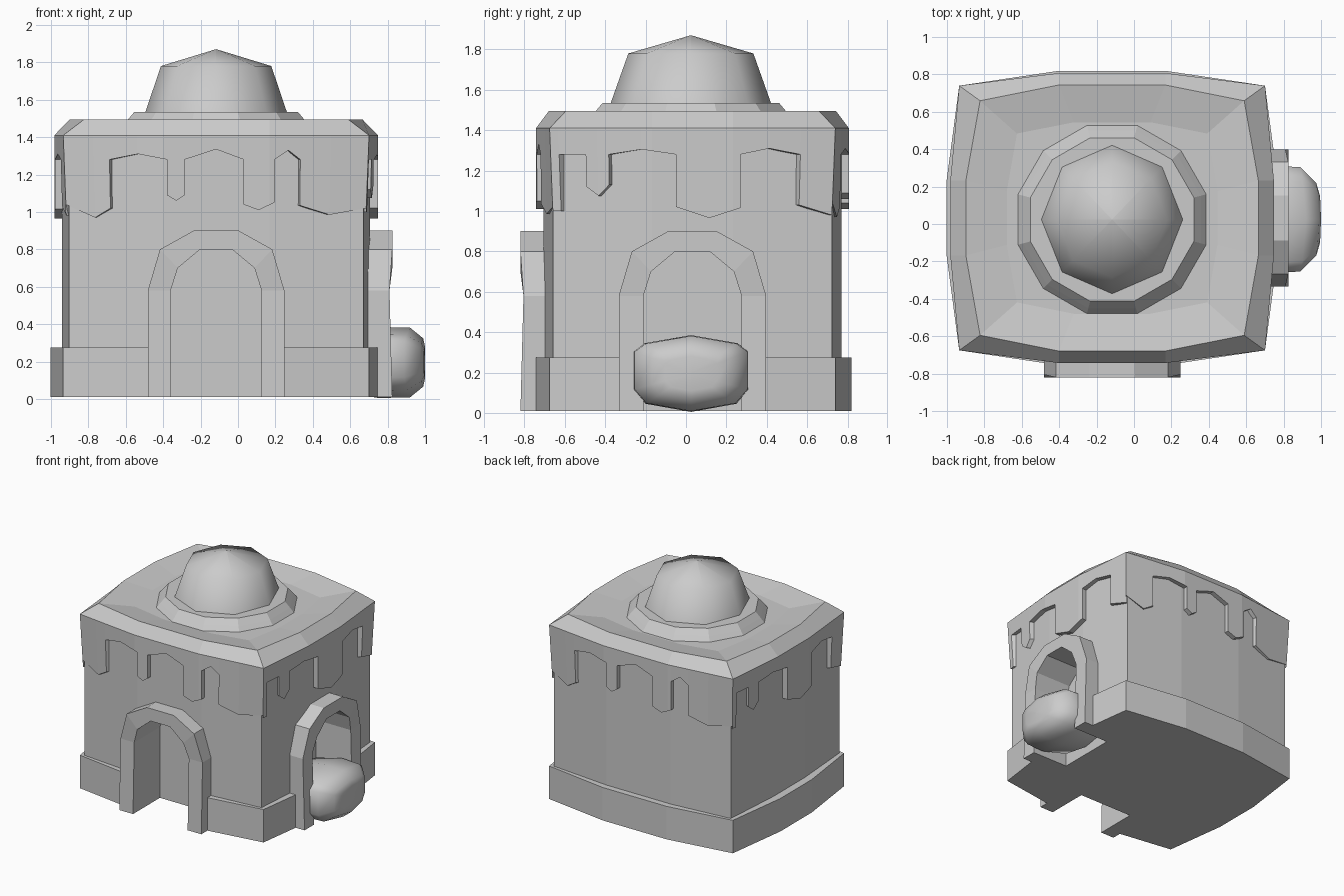
import bpy, bmesh, math

if "Cube" in bpy.data.objects:
    bpy.data.objects.remove(bpy.data.objects["Cube"])

CX, CY = -0.117, 0.032          # centre of the building


def make(name, verts, faces, smooth=None):
    bm = bmesh.new()
    vs = [bm.verts.new(v) for v in verts]
    for f in faces:
        bm.faces.new([vs[i] for i in f])
    bmesh.ops.remove_doubles(bm, verts=bm.verts, dist=1e-5)
    bmesh.ops.recalc_face_normals(bm, faces=bm.faces)
    me = bpy.data.meshes.new(name)
    bm.to_mesh(me)
    bm.free()
    ob = bpy.data.objects.new(name, me)
    bpy.context.collection.objects.link(ob)
    if smooth:
        bpy.context.view_layer.objects.active = ob
        ob.select_set(True)
        bpy.ops.object.shade_smooth_by_angle(angle=math.radians(smooth))
        ob.select_set(False)
    return ob


def loft(name, rings, smooth=None, closed=False):
    """Skin equal-sized rings; cap the ends, or join last to first if closed."""
    n, m = len(rings[0]), len(rings)
    faces = [(k * n + i, k * n + (i + 1) % n,
              (k + 1) % m * n + (i + 1) % n, (k + 1) % m * n + i)
             for k in range(m if closed else m - 1) for i in range(n)]
    if not closed:
        faces += [tuple(range(n)), tuple(range((m - 1) * n, m * n))]
    return make(name, [v for r in rings for v in r], faces, smooth)


def place(side, u, d, z):
    """Sides 0 front, 1 right, 2 back, 3 left: u along the wall, d outwards."""
    x, y = [(u, -d), (d, u), (-u, d), (-d, -u)][side]
    return (CX + x, CY + y, z)


def outline(cx, cy, bx, by, z, k=1.0):
    """Bulging rectangle: corner half sizes, then bulged half sizes."""
    pts = []
    for s in range(4):
        c, d, b, e = (cx, cy, 0.285, by) if s % 2 == 0 else (cy, cx, 0.2, bx)
        pts += [place(s, -c * k, d * k, z), place(s, -b * k, e * k, z),
                place(s, b * k, e * k, z)]
    return pts


# Walls with plinth
BASE = (0.8175, 0.7075, 0.885, 0.787)
WALL = (0.787, 0.69, 0.823, 0.737)
walls = loft("walls", [outline(*BASE, 0.01), outline(*BASE, 0.275),
                       outline(*WALL, 0.275), outline(*WALL, 1.38)])

# Arched recesses and their frames
INNER = [(-0.243, 0), (-0.243, 0.58), (-0.205, 0.7), (-0.085, 0.8)]
OUTER = [(-0.365, 0), (-0.365, 0.58), (-0.3, 0.8), (-0.12, 0.9)]


def arch(half, bottom):
    left = [(u, bottom if z == 0 else z) for u, z in half]
    return left + [(-u, z) for u, z in reversed(left)]


for side, name, face, back, deep in ((0, "front", 0.852, 0.70, 0.51),
                                     (1, "right", 0.942, 0.80, 0.62)):
    cutter = loft(name + "_cutter", [[place(side, u, d, z) for u, z in arch(INNER, -0.2)]
                                     for d in (1.3, deep)])
    cutter.hide_render = True
    mod = walls.modifiers.new(name + "_recess", "BOOLEAN")
    mod.object = cutter
    mod.operation = "DIFFERENCE"
    mod.solver = "EXACT"
    bpy.context.view_layer.objects.active = walls
    bpy.ops.object.modifier_apply(modifier=mod.name)
    bpy.data.objects.remove(cutter)
    sections = []
    for (ui, zi), (uo, zo) in zip(arch(INNER, 0.01), arch(OUTER, 0.01)):
        f = face - (0.015 if 0.5 < zi < 0.65 else 0)
        sections.append([place(side, ui, f, zi), place(side, uo, f, zo),
                         place(side, uo, back, zo), place(side, ui, back, zi)])
    loft(name + "_arch_frame", sections)

# Overhanging trim with an uneven toothed lower edge
TOP = 1.41
FRONT = [(-0.8175, 1.04), (-0.66, 0.97), (-0.573, 1.02), (-0.573, 1.28), (-0.42, 1.31),
         (-0.263, 1.28), (-0.263, 1.09), (-0.213, 1.06), (-0.168, 1.09), (-0.168, 1.28),
         (0, 1.335), (0.147, 1.28), (0.147, 1.04), (0.227, 1.01), (0.312, 1.05),
         (0.312, 1.28), (0.387, 1.33), (0.452, 1.28), (0.452, 1.035), (0.617, 0.985),
         (0.8175, 1.02)]
RIGHT = [(-0.7075, 1.0), (-0.665, 1.0), (-0.665, 1.28), (-0.532, 1.28), (-0.532, 1.12),
         (-0.472, 1.075), (-0.417, 1.13), (-0.417, 1.28), (-0.252, 1.305), (-0.082, 1.28),
         (-0.082, 1.02), (0.083, 0.965), (0.238, 1.015), (0.238, 1.28), (0.383, 1.31),
         (0.538, 1.28), (0.538, 1.03), (0.7075, 0.98)]


def with_breaks(profile, b):
    out = [profile[0]]
    for (u0, z0), (u1, z1) in zip(profile, profile[1:]):
        for s in (-b, b):
            if u0 < s < u1:
                out.append((s, z0 + (z1 - z0) * (s - u0) / (u1 - u0)))
        out.append((u1, z1))
    return out


def trim_point(side, u, z, inset):
    c, d, e, b = (0.8175, 0.7075, 0.775, 0.285) if side % 2 == 0 else (0.7075, 0.8175, 0.865, 0.2)
    t = max(0, (abs(u) - b) / (c - b))
    pinch = 0.016 * (TOP - z) / 0.41 * t
    depth = e + (d - e) * t - pinch - inset
    return place(side, u - math.copysign(pinch + inset * t, u), depth, z)


for side, name in enumerate(("front", "right", "back", "left")):
    pts = with_breaks(*((FRONT, 0.285) if side % 2 == 0 else (RIGHT, 0.2)))
    verts, faces = [], []
    for u, z in pts:
        verts += [trim_point(side, u, TOP, 0), trim_point(side, u, z, 0),
                  trim_point(side, u, z, 0.06), trim_point(side, u, TOP, 0.06)]
    for i in range(len(pts) - 1):
        a, b = 4 * i, 4 * i + 4
        faces.append((a + 1, b + 1, b + 2, a + 2))
        if pts[i + 1][0] - pts[i][0] > 1e-4:
            faces.append((a, b, b + 1, a + 1))
    make(name + "_trim", verts, faces)

# Roof slab: chamfered rim, slightly dished middle
RIM = (0.706, 0.627, 0.782, 0.711)
loft("roof", [outline(0.8175, 0.7075, 0.865, 0.775, TOP), outline(*RIM, 1.495),
              outline(*RIM, 1.455, 0.72)])


def circle(n, r, z, turn=0.0, ky=1.0):
    return [(CX + r * math.cos(2 * math.pi * (i + turn) / n),
             CY - 0.008 + ky * r * math.sin(2 * math.pi * (i + turn) / n), z) for i in range(n)]


# Dome and its stepped ring
loft("dome_ring", [circle(12, r / math.cos(math.pi / 12), z, 0.5)
                   for r, z in ((0.515, 1.44), (0.475, 1.49), (0.437, 1.535))])
loft("dome", [circle(8, r, z, 0, 1.05) for r, z in ((0.383, 1.52), (0.295, 1.78), (0.001, 1.87))],
     smooth=60)

# Rounded boulder in the right doorway
SECTION = [(0, 0.19), (0.23, 0.15), (0.285, 0.11), (0.285, -0.08), (0.225, -0.15),
           (0, -0.19), (-0.225, -0.15), (-0.285, -0.08), (-0.285, 0.11), (-0.23, 0.15)]
rings = []
for x, k in ((0.47, 0.5), (0.55, 0.8), (0.75, 1.0), (0.92, 0.98), (0.99, 0.68), (1.0, 0.45), (1.0, 0.01)):
    rings.append([(x - (0.4 * (y * k) ** 2 if x > 0.9 else 0), 0.025 + y * k, 0.195 + z * k)
                  for y, z in SECTION])
loft("boulder", rings, smooth=60)
